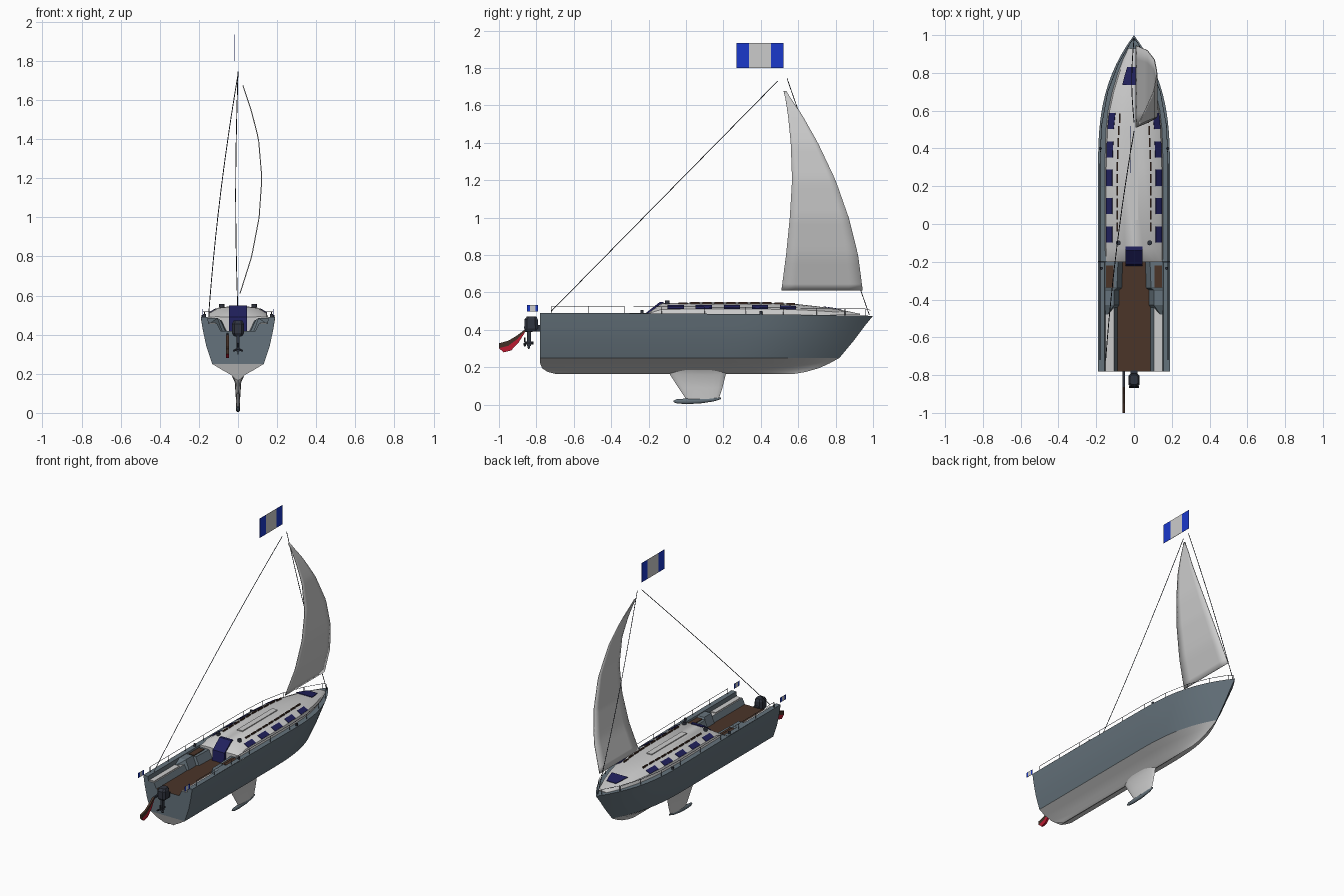
import bpy, bmesh, math
from mathutils import Vector

if "Cube" in bpy.data.objects:
    bpy.data.objects.remove(bpy.data.objects["Cube"])

COL = {'slate': (.13, .17, .20), 'light': (.62, .62, .62), 'navy': (.015, .015, .11), 'wood': (.07, .035, .022),
       'dark': (.03, .035, .05), 'red': (.5, .01, .03), 'blue': (.01, .04, .6), 'brown': (.06, .03, .02)}
MATS = {}
for k, c in COL.items():
    MATS[k] = bpy.data.materials.new(k)
    MATS[k].diffuse_color = (*c, 1)


def make(name, verts, faces, col, smooth=False, solid=0):
    bm = bmesh.new()
    vs = [bm.verts.new(v) for v in verts]
    for f in faces:
        bm.faces.new([vs[i] for i in f])
    bmesh.ops.remove_doubles(bm, verts=bm.verts, dist=1e-5)
    bmesh.ops.recalc_face_normals(bm, faces=bm.faces)
    me = bpy.data.meshes.new(name)
    bm.to_mesh(me)
    bm.free()
    ob = bpy.data.objects.new(name, me)
    bpy.context.collection.objects.link(ob)
    me.materials.append(MATS[col])
    if solid:
        m = ob.modifiers.new('thickness', 'SOLIDIFY')
        m.thickness, m.offset = solid, 0
    if smooth:
        bpy.ops.object.select_all(action='DESELECT')
        ob.select_set(True)
        bpy.context.view_layer.objects.active = ob
        bpy.ops.object.shade_smooth_by_angle(angle=math.radians(35))
    return ob


def loft(name, rows, col, smooth=True, caps=False, ring=False, solid=0):
    n = len(rows[0])
    faces = [(r*n+i, r*n+(i+1) % n, (r+1)*n+(i+1) % n, (r+1)*n+i)
             for r in range(len(rows)-1) for i in range(n if ring else n-1)]
    if caps:
        faces += [tuple(range(n)), tuple(range((len(rows)-1)*n, len(rows)*n))]
    return make(name, [p for r in rows for p in r], faces, col, smooth, solid)


def prism(name, yz, x0, x1, col):
    return loft(name, [[(x, y, z) for y, z in yz] for x in (x0, x1)], col, False, True, True)


def box(name, x0, x1, y0, y1, z0, z1, col):
    return prism(name, [(y0, z0), (y1, z0), (y1, z1), (y0, z1)], x0, x1, col)


def tube(name, pts, r, col, n=6):
    rows = []
    for i, p in enumerate(pts):
        d = Vector(pts[min(i+1, len(pts)-1)]) - Vector(pts[max(i-1, 0)])
        q = d.to_track_quat('Z', 'Y')
        rows.append([Vector(p) + q @ Vector((r*math.cos(a), r*math.sin(a), 0))
                     for a in (2*math.pi*k/n for k in range(n))])
    return loft(name, rows, col, True, True, True)


def interp(table, t):
    for a, b in zip(table, table[1:]):
        if t <= b[0]:
            f = (t-a[0])/(b[0]-a[0])
            return [p+(q-p)*f for p, q in zip(a, b)][1:]
    return list(table[-1][1:])


# Hull: waterlines as (height, stern y, stem y, half breadth)
LEVELS = [(.49, -.78, 1.0, .19), (.42, -.78, .955, .179), (.34, -.78, .895, .162), (.25, -.78, .82, .132),
          (.222, -.78, .77, .085), (.195, -.77, .71, .037), (.175, -.74, .64, .017), (.165, -.70, .58, 0)]


def hull_pt(lv, u):
    z, ys, ye, w = lv
    v = max(0, (u-.6)/.4)
    return (w*(1-v**2.8), ys+(ye-ys)*u, z-.015*u*u*(z > .45))


US = [0, .15, .326, .45, .6] + [.6+.4*k/14 for k in range(1, 15)]


def flip(p):
    return (-p[0], p[1], p[2])


for s in (-1, 1):
    loft('topsides', [[(s*p[0], p[1], p[2]) for p in (hull_pt(l, u) for l in LEVELS[:4])] for u in US], 'slate')
half = [[hull_pt(l, u) for l in LEVELS[3:]] for u in US]
loft('hull_bottom', [h + [flip(p) for p in h[-2::-1]] for h in half], 'light')

# Deck and cockpit, the cockpit profile is swept from the transom to the cabin
rim = [hull_pt(LEVELS[0], u) for u in US[2:]]
loft('foredeck', [[p, flip(p)] for p in rim], 'slate')
PROF = [(.19, .49), (.155, .489), (.15, .457), (.107, .457), (.088, .418), (0, .418)]
for i, col in enumerate(['slate', 'slate', 'light', 'slate', 'wood']):
    for s in (-1, 1):
        loft('cockpit_sole' if col == 'wood' else 'cockpit_seat' if col == 'light' else 'cockpit_side',
             [[(s*x, y, z) for x, z in PROF[i:i+2]] for y in (-.78, -.2)], col, False)
low = [hull_pt(l, 0) for l in LEVELS]
top = [(x, -.78, z) for x, z in PROF[1:-1]]
edge = low[:4] + [flip(p) for p in low[3::-1]] + [flip(p) for p in top] + top[::-1]
make('transom', edge, [tuple(range(len(edge)))], 'slate')
edge = low[3:] + [flip(p) for p in low[-2:2:-1]]
make('transom_bottom', edge, [tuple(range(len(edge)))], 'light')
make('cockpit_bulkhead', [(-.155, -.2, .415), (.155, -.2, .415), (.155, -.2, .49), (-.155, -.2, .49)],
     [(0, 1, 2, 3)], 'light')
for s in (-1, 1):
    loft('side_locker', [[(s*x, y, z) for x, z in ((.155, .42), (.155, zt), (xi+.025, zt), (xi, .42))]
                         for y, xi, zt in ((-.48, .115, .46), (-.43, .08, .485), (-.35, .08, .485),
                                           (-.34, .065, .475), (-.2, .06, .475))], 'slate', False, True, True)
    box('locker_lid', s*.108, s*.148, -.335, -.22, .474, .480, 'wood')
    box('seat_cushion', s*.113, s*.148, -.77, -.49, .456, .463, 'light')

# Coachroof: (y, base half width, shoulder half width, roof height)
CABIN = [(-.2, .155, .115, .492), (-.13, .155, .1, .543), (.3, .155, .1, .545), (.5, .148, .092, .543),
         (.6, .137, .083, .537), (.7, .115, .066, .526), (.8, .085, .046, .511), (.87, .058, .03, .499),
         (.93, .03, .012, .486)]


def shell(y):
    b, t, h = interp(CABIN, y)
    return [(b, y, .483-.003*(y > .6)), (b-.008, y, .483+.45*(h-.483)), (t, y, h-.007*(h > .5)), (t*.5, y, h-.001), (0, y, h)]


rows = [shell(c[0]) for c in CABIN]
loft('coachroof', [r + [flip(p) for p in r[-2::-1]] for r in rows], 'light', True, True)

# Windows, hatches, handrails and companionway
for s in (-1, 1):
    for y in (-.055, .095, .245, .395, .545):
        quad = []
        for yy in (y-.043, y+.043):
            a, b = Vector(shell(yy)[1]), Vector(shell(yy)[2])
            quad.append([(s*(q.x+.002), q.y, q.z+.002) for q in (a.lerp(b, .02), a.lerp(b, .72))])
        loft('side_window', quad, 'navy', False, solid=.003)
    for k in range(10):
        y = -.04+.064*k
        x, _, h = shell(y+.025)[2]
        box('handrail', s*(x-.008), s*(x-.016), y, y+.048, h, h+.011, 'brown')
    for x, y, z in ((.083, -.1, .538), (.172, -.235, .488), (.178, .4, .482)):
        tube('winch', [(s*x, y, z), (s*x, y, z+.018)], .013 if x < .17 else .008, 'dark', 12)
loft('fore_hatch', [[(s*w, y, interp(CABIN, y)[2]+.003) for s in (-1, 0, 1)]
                    for y, w in ((.735, .062), (.785, .05), (.83, .036))], 'navy', False, solid=.004)
box('sliding_hatch', -.02, .02, .02, .41, .54, .550, 'light')
prism('companionway', [(-.222, .418), (-.2, .418), (-.12, .54), (-.12, .549), (-.14, .549), (-.215, .49)],
      -.046, .046, 'navy')

# Fin keel with bulb
def foil(y0, y1, w, z):
    return [(w*math.sin(a), (y0+y1)/2-(y1-y0)/2*math.cos(a), z) for a in (2*math.pi*k/20 for k in range(20))]


loft('keel_fin', [foil(*r) for r in ((-.1, .23, .03, .185), (-.085, .212, .017, .16), (-.04, .195, .012, .09),
                                   (.0, .175, .009, .03))], 'light', True, True, True)
loft('keel_bulb', [[(w*math.cos(a), y, zc+h*math.sin(a)) for a in (2*math.pi*k/12 for k in range(12))]
                   for y, w, h, zc in ((-.066, .003, .004, .018), (-.05, .008, .011, .018), (.0, .011, .015, .018),
                                       (.08, .011, .014, .021), (.15, .009, .01, .028), (.187, .003, .004, .034))],
     'slate', True, True, True)

# Foresail, one billowed sheet: (height, leech y, luff y, billow x)
SAIL = [(.61, .51, .945, .01), (.8, .535, .92, .07), (1.0, .555, .87, .108), (1.2, .567, .8, .122),
        (1.4, .56, .705, .105), (1.55, .545, .62, .067), (1.63, .533, .565, .04), (1.675, .522, .537, .025)]
rows = []
for k in range(31):
    z = .61+1.065*k/30
    a, b, x = interp(SAIL, z)
    rows.append([(x, a+(b-a)*t/6, z) for t in range(7)])
loft('foresail', rows, 'light', solid=.005)

# Stays
tube('backstay', [(-.15*t-.03*t*(1-t)*2, .49-1.21*t, 1.73-1.23*t) for t in (k/12 for k in range(13))], .0022, 'dark')
tube('forestay', [(-.012*math.sin(math.pi*t), .54+.44*t, 1.745-1.265*t) for t in (k/12 for k in range(13))],
     .0022, 'dark')

# Guard rails
for s in (-1, 1):
    line = []
    for y in (-.72, -.52, -.33, -.13, .1, .32, .52, .7, .85, .96):
        x, _, z = hull_pt(LEVELS[0], (y+.78)/1.78)
        x = s*max(x-.01, .004)
        line.append((x, y, z+.036))
        tube('stanchion', [(x, y, z-.002), (x, y, z+.036)], .0018, 'dark')
    tube('guard_line', line + [(0, .985, .505)], .0014, 'dark')

# Flags: blue, white, blue stripes
def flag(x, y0, y1, z0, z1):
    ys = [y0, y0+(y1-y0)*.27, y0+(y1-y0)*.74, y1]
    for a, b, c in zip(ys, ys[1:], ('blue', 'light', 'blue')):
        box('flag_stripe', x-.001, x+.001, a, b, z0, z1, c)


flag(-.02, .27, .52, 1.80, 1.935)
for s in (-1, 1):
    flag(s*.18, -.85, -.79, .498, .532)

# Tilted rudder with dark upper and red lower blade
mid = [(-.862, .392), (-.9, .352), (-.95, .315), (-1.0, .302)]
prism('rudder_stock', [(-.775, .392), (-.775, .408), (-.865, .400), (-.865, .388)], -.06, -.048, 'dark')
prism('rudder_upper', mid + [(-1.0, .328), (-.95, .342), (-.9, .372), (-.862, .402)], -.061, -.047, 'brown')
prism('rudder_lower', mid + [(-.975, .28), (-.935, .29), (-.895, .332), (-.862, .385)], -.061, -.047, 'red')

# Outboard motor
loft('motor_cowl', [[(w*cx, yc+d*cy, z) for cx, cy in ((-1, -.6), (-.6, -1), (.6, -1), (1, -.6),
                                                      (1, .6), (.6, 1), (-.6, 1), (-1, .6))]
                    for w, d, z, yc in ((.022, .028, .392, -.828), (.03, .037, .408, -.828),
                                        (.03, .036, .455, -.828), (.022, .025, .472, -.825))], 'dark', False, True, True)
box('motor_bracket', -.018, .018, -.81, -.775, .39, .425, 'dark')
box('motor_leg', -.007, .007, -.85, -.828, .315, .395, 'dark')
tube('motor_gearcase', [(0, -.86, .33), (0, -.815, .33)], .008, 'dark', 10)
prism('motor_skeg', [(-.85, .325), (-.83, .325), (-.837, .298), (-.845, .298)], -.003, .003, 'dark')
for k in range(3):
    a = math.radians(90+120*k)
    tube('propeller_blade', [(r*math.cos(a), -.862, .33+r*math.sin(a)) for r in (.004, .028)], .006, 'dark')

for m in bpy.data.materials:
    if m.users and not m.is_grease_pencil:
        m.use_nodes = True
        m.node_tree.nodes["Principled BSDF"].inputs["Base Color"].default_value = m.diffuse_color
